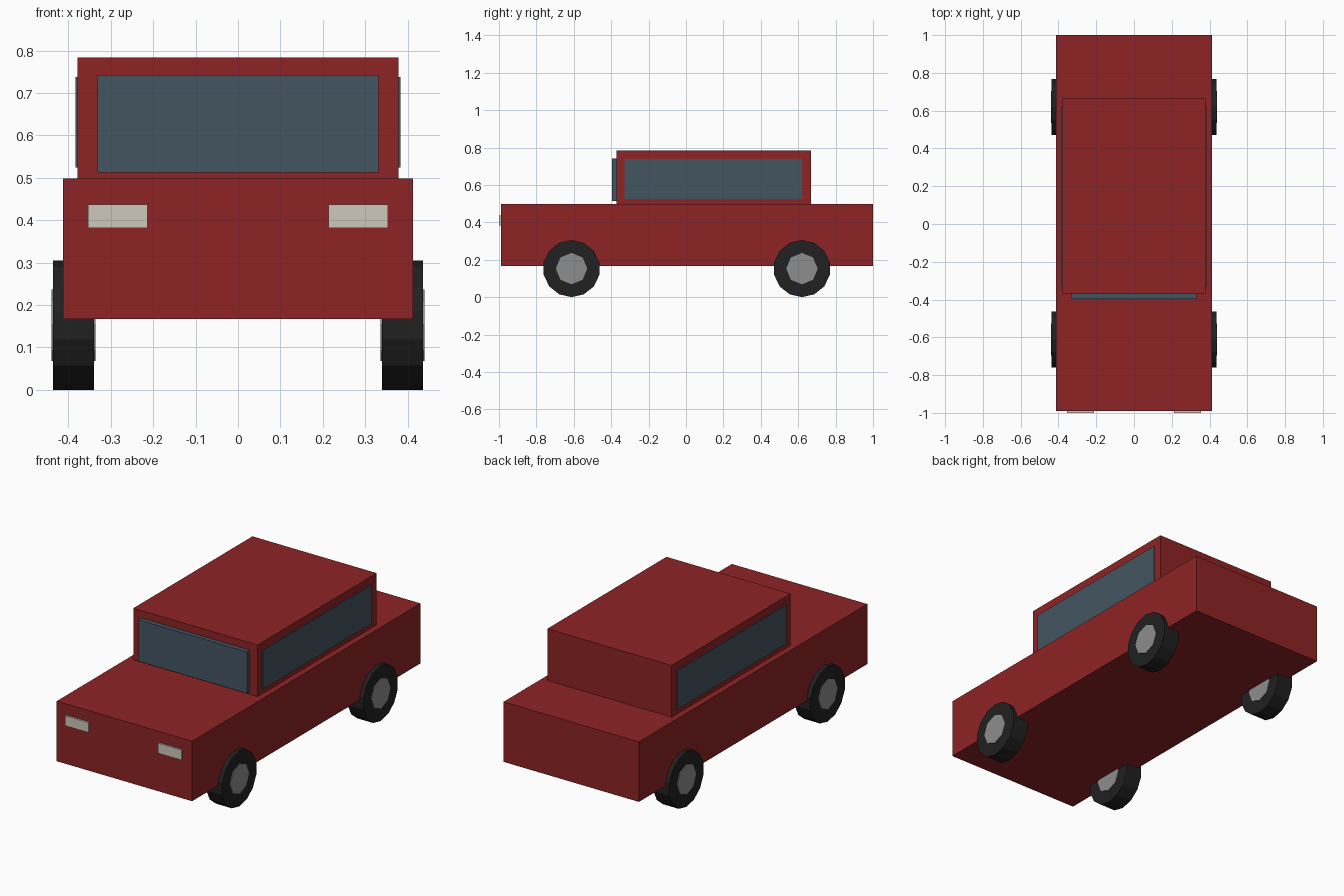
import bpy
import math
from mathutils import Vector

default = bpy.data.objects.get("Cube")
if default:
    bpy.data.objects.remove(default, do_unlink=True)


def material(name, rgb):
    m = bpy.data.materials.new(name)
    m.use_nodes = True
    m.diffuse_color = (*rgb, 1)
    m.node_tree.nodes["Principled BSDF"].inputs["Base Color"].default_value = (*rgb, 1)
    return m


RED = material("red paint", (0.27, 0.017, 0.018))
GLASS = material("blue grey glass", (0.056, 0.09, 0.12))
LAMP = material("cream lamp", (0.61, 0.58, 0.50))
RUBBER = material("black rubber", (0.015, 0.015, 0.015))
METAL = material("grey metal", (0.27, 0.27, 0.27))


def box(name, low, high, mat):
    """Axis-aligned box between two corners."""
    low, high = Vector(low), Vector(high)
    bpy.ops.mesh.primitive_cube_add(size=1, location=(low + high) / 2)
    ob = bpy.context.object
    ob.name = name
    ob.scale = high - low
    bpy.ops.object.transform_apply(location=False, rotation=False, scale=True)
    ob.data.materials.append(mat)


def disc(name, centre, radius, width, sides, mat):
    """Flat-shaded cylinder lying along x, with a corner at the top."""
    bpy.ops.mesh.primitive_cylinder_add(vertices=sides, radius=radius, depth=width,
                                        location=centre)
    ob = bpy.context.object
    ob.name = name
    # Local y points up after the turn, and the first corner lies on local y
    ob.rotation_euler = (math.pi / 2, 0, math.pi / 2)
    ob.data.materials.append(mat)


# Body and cabin
box("body", (-0.413, -0.99, 0.167), (0.413, 1.0, 0.498), RED)
box("cabin", (-0.379, -0.371, 0.49), (0.379, 0.667, 0.783), RED)

# Windscreen stands proud of the cabin front
box("windscreen", (-0.331, -0.396, 0.513), (0.331, -0.365, 0.742), GLASS)

for side, s in (("left", 1), ("right", -1)):
    # Side window plate
    x = sorted((s * 0.376, s * 0.3835))
    box(side + "_window", (x[0], -0.33, 0.524), (x[1], 0.62, 0.738), GLASS)

    # Headlight plate
    x = sorted((s * 0.213, s * 0.354))
    box(side + "_headlight", (x[0], -1.0, 0.382), (x[1], -0.985, 0.437), LAMP)

    # Wheels, each with a hub showing on both faces
    for end, y in (("front", -0.612), ("rear", 0.62)):
        centre = (s * 0.388, y, 0.1525)
        disc(f"{end}_{side}_tyre", centre, 0.1525, 0.096, 14, RUBBER)
        disc(f"{end}_{side}_hub", centre, 0.084, 0.104, 8, METAL)
